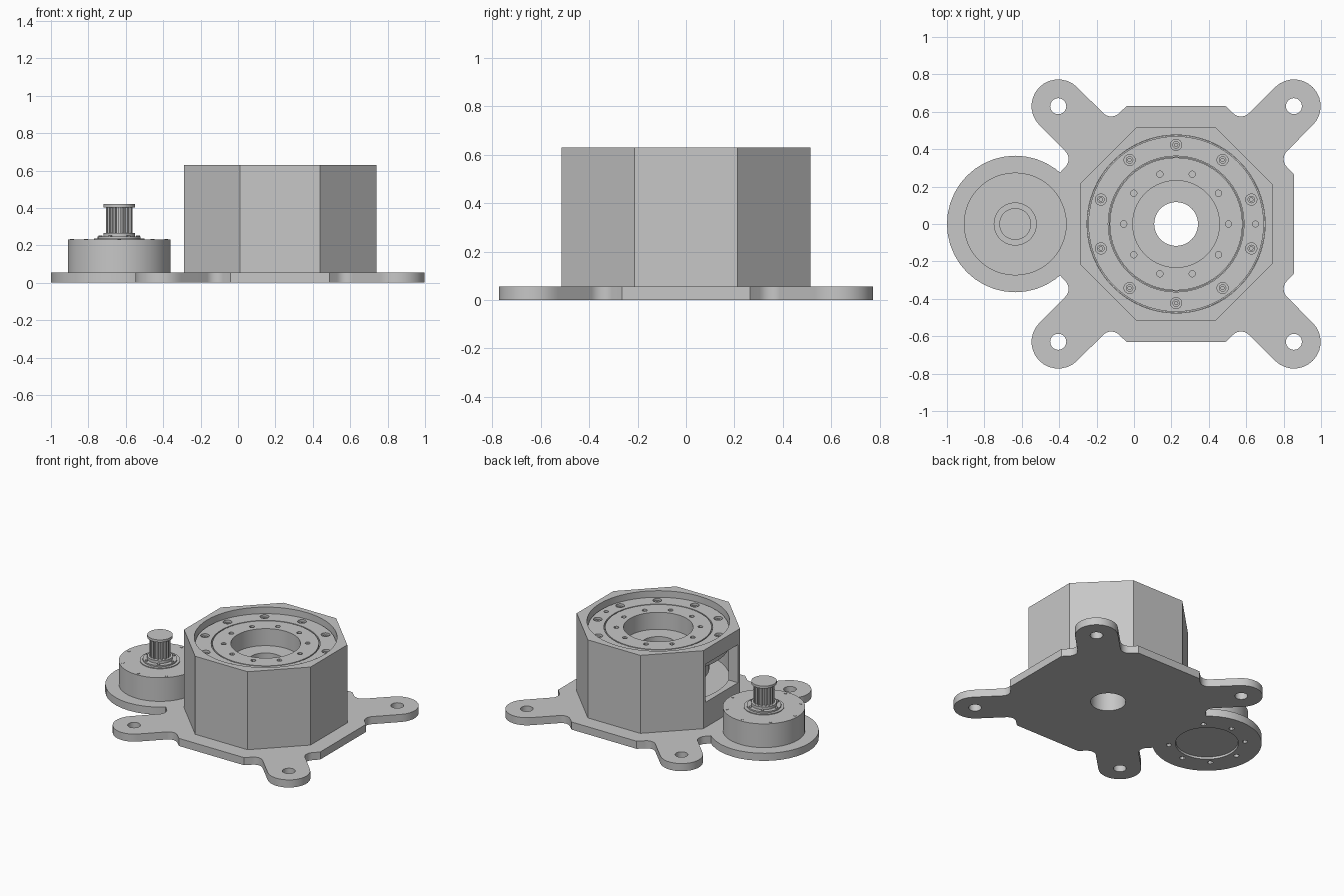
import bpy, bmesh
from math import cos, sin, pi, radians

cube = bpy.data.objects.get("Cube")
if cube:
    bpy.data.objects.remove(cube, do_unlink=True)

grey = bpy.data.materials.new("light_grey_metal")
grey.use_nodes = True
TONE = (0.57, 0.57, 0.57, 1)
grey.diffuse_color = TONE
grey.node_tree.nodes["Principled BSDF"].inputs["Base Color"].default_value = TONE

HX = 0.225       # housing axis
MX = -0.635      # motor axis
PLATE = 0.056    # plate thickness


def arc(x, y, r, a0, a1, n):
    return [(x + r * cos(radians(a0 + (a1 - a0) * i / n)),
             y + r * sin(radians(a0 + (a1 - a0) * i / n))) for i in range(n + 1)]


def ring(x, y, r, n=48, turn=0):
    return arc(x, y, r, turn, turn + 360, n)[:-1]


def polar(x, r, count, start=0):
    return [(x + r * cos(radians(start) + 2 * pi * i / count),
             r * sin(radians(start) + 2 * pi * i / count)) for i in range(count)]


def slab(name, outline, holes, z0, z1):
    """Extrude a flat outline with holes between two heights."""
    curve = bpy.data.curves.new(name, "CURVE")
    curve.dimensions = "2D"
    curve.fill_mode = "BOTH"
    curve.extrude = (z1 - z0) / 2
    for loop in [outline] + holes:
        s = curve.splines.new("POLY")
        s.points.add(len(loop) - 1)
        for p, (x, y) in zip(s.points, loop):
            p.co = (x, y, 0, 1)
        s.use_cyclic_u = True
    tmp = bpy.data.objects.new(name + "_curve", curve)
    bpy.context.collection.objects.link(tmp)
    bpy.context.view_layer.update()
    mesh = bpy.data.meshes.new_from_object(
        tmp.evaluated_get(bpy.context.evaluated_depsgraph_get()))
    bpy.data.objects.remove(tmp, do_unlink=True)
    bm = bmesh.new()
    bm.from_mesh(mesh)
    bmesh.ops.translate(bm, verts=bm.verts, vec=(0, 0, (z0 + z1) / 2))
    bmesh.ops.remove_doubles(bm, verts=bm.verts, dist=1e-5)
    bmesh.ops.recalc_face_normals(bm, faces=bm.faces)
    bm.to_mesh(mesh)
    bm.free()
    mesh.name = name
    mesh.materials.clear()
    mesh.materials.append(grey)
    obj = bpy.data.objects.new(name, mesh)
    bpy.context.collection.objects.link(obj)
    return obj


def disc(name, x, r, z0, z1, holes=(), n=48):
    return slab(name, ring(x, 0, r, n), list(holes), z0, z1)


# Base plate: one side of the outline, repeated by quarter turns
ARM, TIP, FILLET = 0.63, 0.143, 0.06
side = ([(0.265, ARM)]
        + arc(0.347, 0.635, FILLET, 225, 315, 8)
        + arc(ARM, ARM, TIP, 135, -45, 14)
        + arc(0.635, 0.347, FILLET, 135, 225, 8)
        + [(ARM, 0.265)])
outline = []
for k in range(4):
    c, s = round(cos(-k * pi / 2)), round(sin(-k * pi / 2))
    outline += [(HX + x * c - y * s, x * s + y * c) for x, y in side]
mounts = [ring(HX + sx * ARM, sy * ARM, 0.043, 20) for sx in (-1, 1) for sy in (-1, 1)]
slab("base_plate", outline, mounts + [ring(HX, 0, 0.117)], 0, PLATE)

# Octagonal housing with a belt window facing the motor
housing = slab("housing", ring(HX, 0, 0.515 / cos(pi / 8), 8, 22.5),
               [ring(HX, 0, 0.476, 64)], PLATE, 0.63)
cutter = slab("window_cutter", [(-0.4, -0.19), (0, -0.19), (0, 0.19), (-0.4, 0.19)],
              [], 0.24, 0.52)
cutter.hide_render = True
cut = housing.modifiers.new("window", "BOOLEAN")
cut.operation = "DIFFERENCE"
cut.solver = "EXACT"
cut.object = cutter
bpy.context.view_layer.objects.active = housing
bpy.ops.object.modifier_apply(modifier=cut.name)
bpy.data.objects.remove(cutter, do_unlink=True)

# Inside of the housing
bore = [ring(HX, 0, 0.117)]
disc("housing_floor", HX, 0.474, PLATE, 0.22, bore, 64)
disc("driven_hub", HX, 0.28, 0.22, 0.46, bore)
disc("driven_pulley", HX, 0.34, 0.28, 0.42, bore, 64)

# Bearing: outer and inner rings with bolt circles
TOP, MID, LOW = 0.585, 0.545, 0.46
outer_bolts = polar(HX, 0.423, 10, 18)
inner_bolts = polar(HX, 0.28, 10)
gap = [ring(HX, 0, 0.363, 64)]
eye = [ring(HX, 0, 0.232, 64)]
disc("bearing_outer_lower", HX, 0.475, LOW, MID, gap, 64)
disc("bearing_outer_ring", HX, 0.469, MID, TOP,
     gap + [ring(x, y, 0.03, 16) for x, y in outer_bolts]
     + [ring(HX + 0.425, 0, 0.016, 12)], 64)
disc("bearing_inner_lower", HX, 0.36, LOW, MID, eye, 64)
disc("bearing_inner_ring", HX, 0.355, MID, TOP,
     eye + [ring(x, y, 0.017, 12) for x, y in inner_bolts], 64)
for i, (x, y) in enumerate(outer_bolts):
    slab(f"bearing_bolt_{i}", ring(x, y, 0.02, 16), [ring(x, y, 0.01, 6)], MID, TOP - 0.012)

# Motor mounting disc with a recessed underside
disc("motor_flange", MX, 0.365, 0, PLATE,
     [ring(MX, 0, 0.21)] + [ring(x, y, 0.018, 12) for x, y in polar(MX, 0.255, 8)], 40)
disc("motor_underside", MX, 0.208, 0.015, PLATE)

# Motor body, stepped collar and screws
disc("motor_body", MX, 0.275, PLATE, 0.23)
disc("motor_collar", MX, 0.135, 0.23, 0.236)
disc("pulley_base", MX, 0.115, 0.236, 0.246)
disc("pulley_lower_rim", MX, 0.085, 0.246, 0.266)
for i, (x, y) in enumerate(polar(MX, 0.252, 8)):
    slab(f"motor_screw_{i}", ring(x, y, 0.01, 10), [], 0.23, 0.233)
for i, (x, y) in enumerate(polar(MX, 0.1, 6)):
    slab(f"pulley_screw_{i}", ring(x, y, 0.01, 10), [], 0.246, 0.252)

# Toothed drive pulley
TEETH = 16
teeth = []
for k in range(TEETH):
    for r, a in ((0.056, -0.3), (0.07, -0.2), (0.07, 0.2), (0.056, 0.3)):
        t = 2 * pi * (k + a) / TEETH
        teeth.append((MX + r * cos(t), r * sin(t)))
slab("pulley_teeth", teeth, [], 0.266, 0.402)
disc("pulley_cap", MX, 0.085, 0.402, 0.42)

# Smooth round walls, keep edges sharp
bpy.ops.object.select_all(action="DESELECT")
for obj in bpy.context.scene.objects:
    if obj.type == "MESH" and obj.data.materials and obj.data.materials[0] == grey:
        obj.select_set(True)
        bpy.context.view_layer.objects.active = obj
bpy.ops.object.shade_smooth_by_angle(angle=radians(30))
